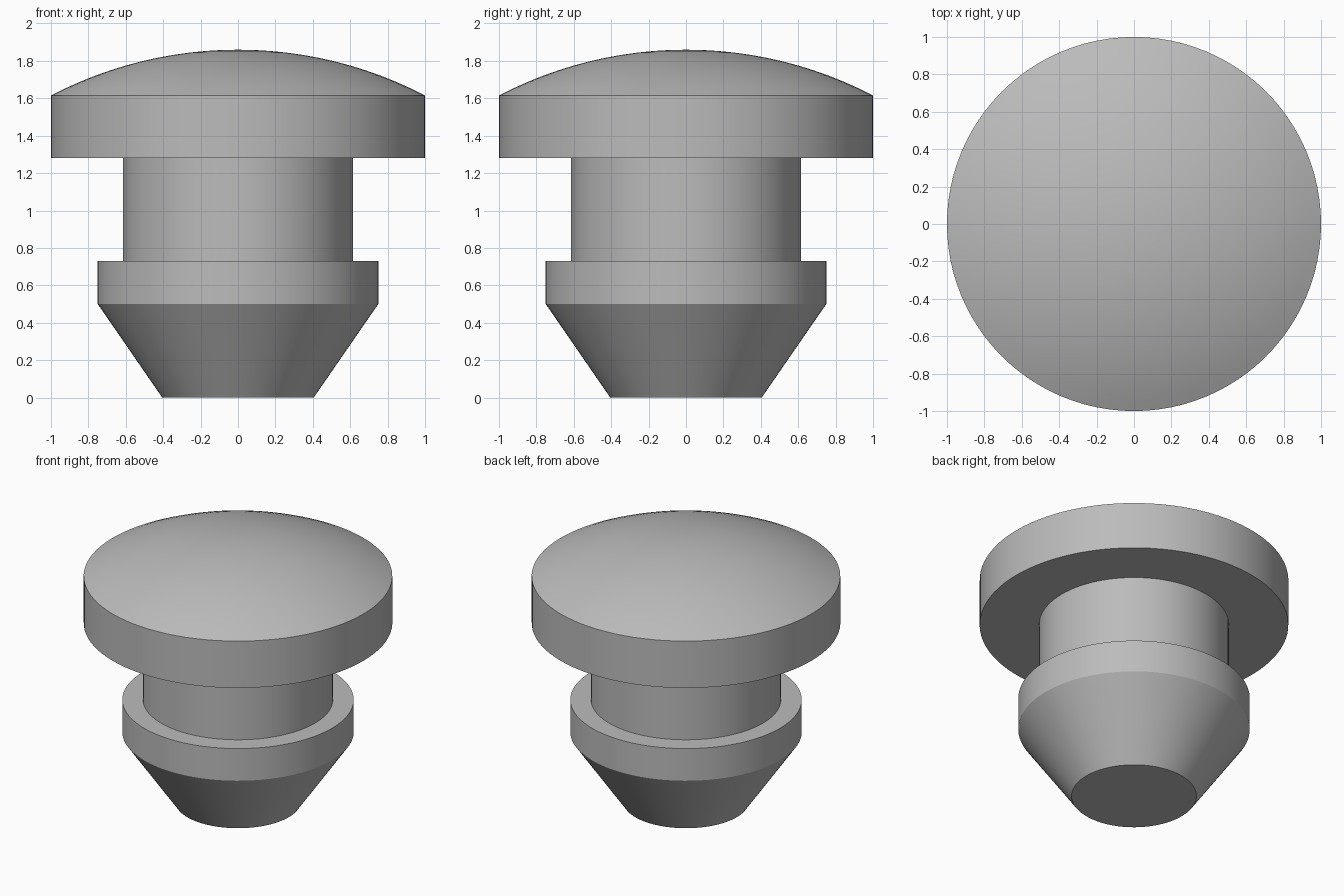
import bpy, bmesh, math
from mathutils import Matrix, Vector

cube = bpy.data.objects.get("Cube")
if cube:
    bpy.data.objects.remove(cube)

SEGMENTS = 96
RIM_Z, APEX_Z = 1.615, 1.86

grey = bpy.data.materials.new("plain grey")
grey.use_nodes = True
colour = (0.5, 0.5, 0.5, 1)
grey.diffuse_color = colour
grey.node_tree.nodes["Principled BSDF"].inputs["Base Color"].default_value = colour


def dome_points(steps=12):
    """Shallow circular arc from the rim up to the apex."""
    rise = APEX_Z - RIM_Z
    radius = (1 + rise * rise) / (2 * rise)
    sweep = math.asin(1 / radius)
    angles = [sweep * (1 - i / steps) for i in range(steps + 1)]
    return [(radius * math.sin(a), APEX_Z - radius * (1 - math.cos(a))) for a in angles]


def lathe(name, profile):
    """Revolve an (r, z) profile about z into a closed solid."""
    bm = bmesh.new()
    verts = [bm.verts.new((r, 0, z)) for r, z in profile]
    edges = [bm.edges.new(pair) for pair in zip(verts, verts[1:])]
    bmesh.ops.spin(bm, geom=verts + edges, cent=(0, 0, 0), axis=(0, 0, 1),
                   angle=math.tau, steps=SEGMENTS, use_merge=False)
    bmesh.ops.remove_doubles(bm, verts=bm.verts, dist=0.0001)
    bmesh.ops.recalc_face_normals(bm, faces=bm.faces)
    mesh = bpy.data.meshes.new(name)
    bm.to_mesh(mesh)
    bm.free()
    mesh.materials.append(grey)
    obj = bpy.data.objects.new(name, mesh)
    bpy.context.collection.objects.link(obj)
    bpy.ops.object.select_all(action="DESELECT")
    obj.select_set(True)
    bpy.context.view_layer.objects.active = obj
    bpy.ops.object.shade_smooth_by_angle(angle=math.radians(25))
    return obj


# Tapered tip, retaining collar, neck and domed head in one turned profile
tip = [(0, 0), (0.405, 0), (0.75, 0.5)]
collar = [(0.75, 0.73), (0.615, 0.73)]
neck = [(0.615, 1.28), (1, 1.28)]
lathe("domed_plug", tip + collar + neck + dome_points())
